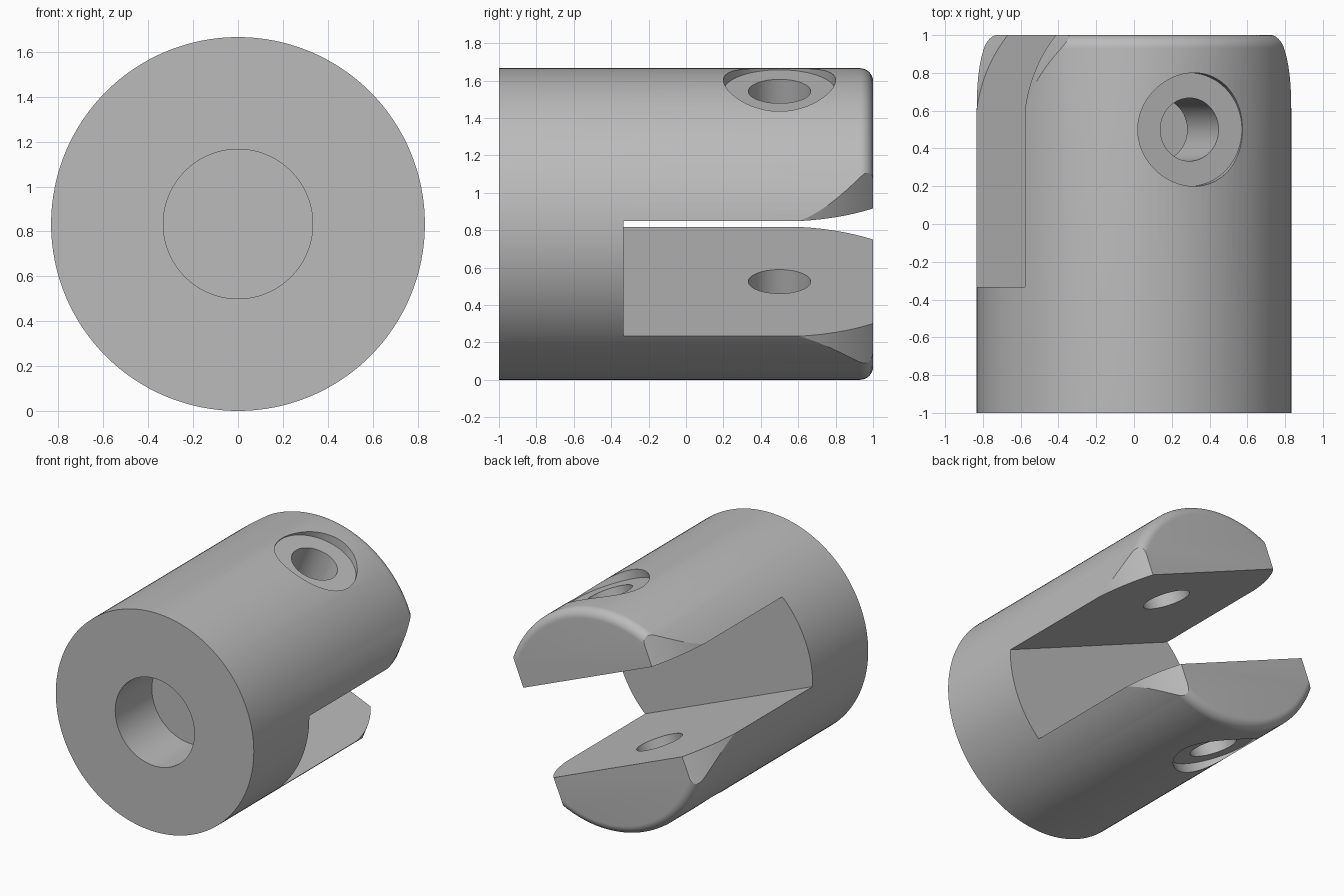
import bpy, bmesh
from math import sin, cos, pi, radians
from mathutils import Matrix

if "Cube" in bpy.data.objects:
    bpy.data.objects.remove(bpy.data.objects["Cube"])

R = 0.833          # body radius
FILLET = 0.07      # rounded rim at the forked end
PIN_Y = 0.5        # cross pin position
TILT = radians(22.5)

steel = bpy.data.materials.new("grey_steel")
steel.use_nodes = True
grey = (0.5, 0.5, 0.5, 1)
steel.diffuse_color = grey
steel.node_tree.nodes["Principled BSDF"].inputs["Base Color"].default_value = grey


def make(name, bm):
    bmesh.ops.recalc_face_normals(bm, faces=bm.faces)
    mesh = bpy.data.meshes.new(name)
    bm.to_mesh(mesh)
    bm.free()
    ob = bpy.data.objects.new(name, mesh)
    bpy.context.collection.objects.link(ob)
    return ob


def cylinder(name, axis, radius, start, end, y=0, sides=64):
    bm = bmesh.new()
    bmesh.ops.create_cone(bm, cap_ends=True, segments=sides, radius1=radius,
                          radius2=radius, depth=end - start)
    bm.transform(Matrix.Translation((0, 0, (start + end) / 2)))
    if axis == "Y":
        bm.transform(Matrix.Rotation(-pi / 2, 4, "X"))
    bm.transform(Matrix.Translation((0, y, 0)))
    return make(name, bm)


def box(name, x, y0, y1, z):
    bm = bmesh.new()
    bmesh.ops.create_cube(bm, size=1)
    bm.transform(Matrix.Translation((0, (y0 + y1) / 2, 0)) @ Matrix.Diagonal((2 * x, y1 - y0, 2 * z, 1)))
    return make(name, bm)


def lathe(name, profile, sides=128):
    # turn (radius, y) rings around the y axis
    bm = bmesh.new()
    rings = [[bm.verts.new((r * cos(2 * pi * i / sides), y, r * sin(2 * pi * i / sides)))
              for i in range(sides)] for r, y in profile]
    for a, b in zip(rings, rings[1:]):
        for i in range(sides):
            j = (i + 1) % sides
            bm.faces.new((a[i], a[j], b[j], b[i]))
    bm.faces.new(rings[0])
    bm.faces.new(rings[-1])
    return make(name, bm)


# Turned body with rounded back rim
rim = [(R - FILLET + FILLET * cos(a), 1 - FILLET + FILLET * sin(a))
       for a in (pi / 2 * i / 8 for i in range(9))]
body = lathe("fork_end_body", [(R, -1)] + rim)

# Envelope that swings the fork tips around the pin
arc_r = 0.77
outline = [(-0.95, PIN_Y), (-0.95, -1.1), (0.95, -1.1), (0.95, PIN_Y)]
outline += [(arc_r * cos(pi * i / 96), PIN_Y + arc_r * sin(pi * i / 96)) for i in range(97)]
bm = bmesh.new()
base = bm.faces.new([bm.verts.new((x, y, -1)) for x, y in outline])
top = bmesh.ops.extrude_face_region(bm, geom=[base])["geom"]
bmesh.ops.translate(bm, vec=(0, 0, 2), verts=[v for v in top if isinstance(v, bmesh.types.BMVert)])
envelope = make("tip_envelope", bm)

# Cutters: fork slot, front bore, pin hole and its two counterbores
cutters = [
    (envelope, "INTERSECT"),
    (box("slot_cutter", 1, -0.333, 1.2, 0.333), "DIFFERENCE"),
    (cylinder("bore_cutter", "Y", 0.333, -1.2, -0.56, sides=96), "DIFFERENCE"),
    (cylinder("pin_cutter", "Z", 0.167, -1, 1, PIN_Y), "DIFFERENCE"),
    (cylinder("upper_counterbore", "Z", 0.3, 0.768, 1, PIN_Y, 96), "DIFFERENCE"),
    (cylinder("lower_counterbore", "Z", 0.3, -1, -0.768, PIN_Y, 96), "DIFFERENCE"),
]
for cutter, operation in cutters:
    cutter.hide_render = True
    mod = body.modifiers.new(cutter.name, "BOOLEAN")
    mod.operation = operation
    mod.solver = "EXACT"
    mod.object = cutter

# Bake the cuts and drop the cutters
bpy.context.view_layer.update()
graph = bpy.context.evaluated_depsgraph_get()
mesh = bpy.data.meshes.new_from_object(body.evaluated_get(graph))
body.modifiers.clear()
body.data = mesh
for cutter, _ in cutters:
    bpy.data.objects.remove(cutter)

# Roll the fork about its axis and rest it on the ground
mesh.transform(Matrix.Translation((0, 0, R)) @ Matrix.Rotation(TILT, 4, "Y"))
mesh.materials.clear()
mesh.materials.append(steel)
for face in mesh.polygons:
    face.material_index = 0

bpy.ops.object.select_all(action="DESELECT")
body.select_set(True)
bpy.context.view_layer.objects.active = body
bpy.ops.object.shade_smooth_by_angle(angle=radians(25))
